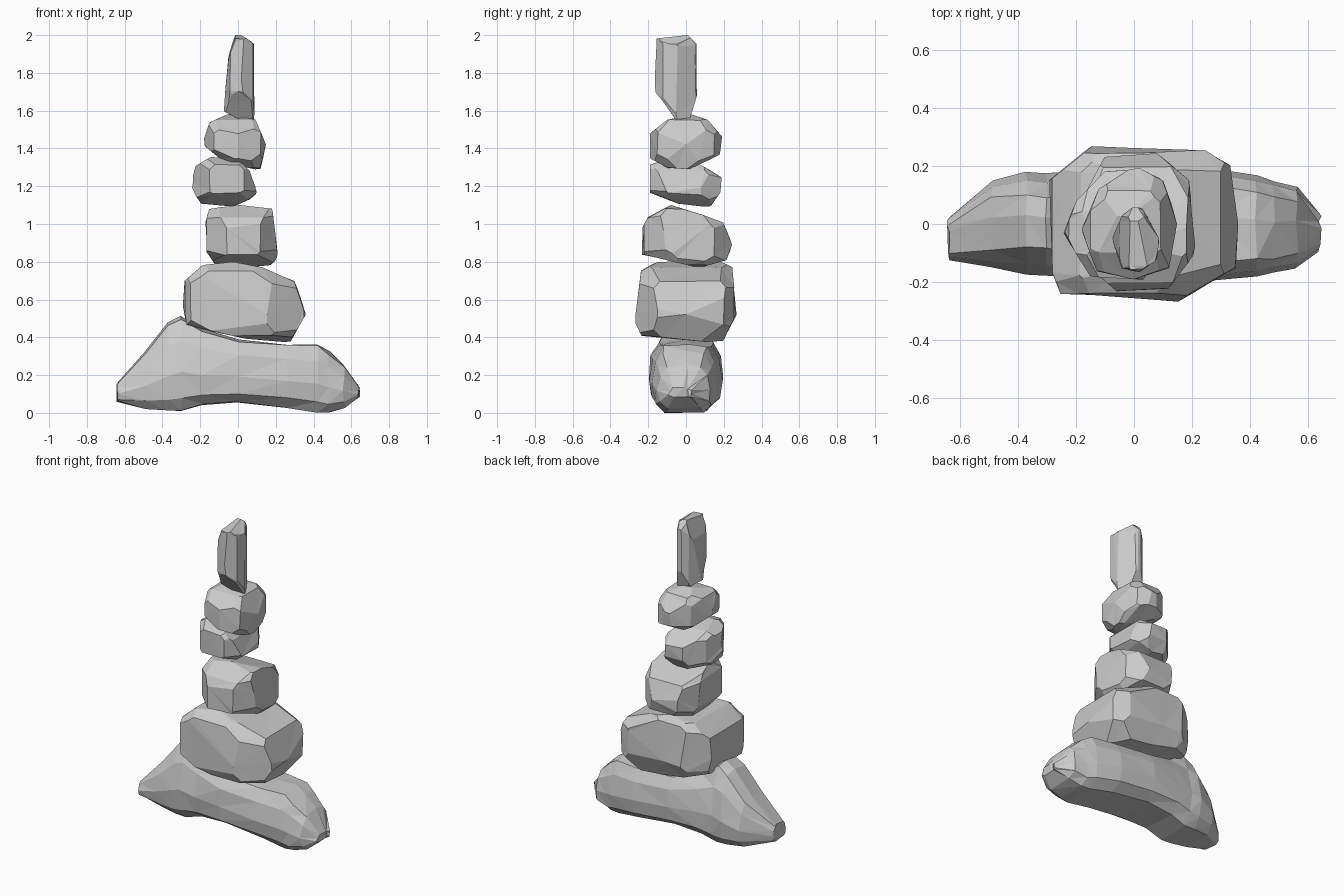
import bpy, bmesh, random
from mathutils import Vector

if "Cube" in bpy.data.objects:
    bpy.data.objects.remove(bpy.data.objects["Cube"])

random.seed(4)


def finish(bm, name, jitter):
    # split facets into slightly uneven flat triangles
    bmesh.ops.triangulate(bm, faces=bm.faces[:])
    for v in bm.verts:
        v.co += Vector([random.uniform(-jitter, jitter) for _ in range(3)])
    bmesh.ops.recalc_face_normals(bm, faces=bm.faces[:])
    mesh = bpy.data.meshes.new(name)
    bm.to_mesh(mesh)
    bm.free()
    obj = bpy.data.objects.new(name, mesh)
    bpy.context.collection.objects.link(obj)


def cut(bm, point, normal):
    r = bmesh.ops.bisect_plane(bm, geom=bm.verts[:] + bm.edges[:] + bm.faces[:],
                               plane_co=point, plane_no=normal, clear_outer=True)
    edges = [e for e in r["geom_cut"]
             if isinstance(e, bmesh.types.BMEdge) and e.is_boundary]
    if edges:
        bmesh.ops.edgeloop_fill(bm, edges=edges)


def stone(name, front, side, top, chip=0.9):
    """Chisel a block with the convex front (xz), side (yz) and top (xy) outlines."""
    bm = bmesh.new()
    bmesh.ops.create_cube(bm, size=6)
    for outline, (a, b) in ((front, (0, 2)), (side, (1, 2)), (top, (0, 1))):
        n = len(outline)
        mid = [sum(p[k] for p in outline) / n for k in (0, 1)]
        for i, p in enumerate(outline):
            q = outline[(i + 1) % n]
            nu, nv = q[1] - p[1], p[0] - q[0]
            if nu * (p[0] - mid[0]) + nv * (p[1] - mid[1]) < 0:
                nu, nv = -nu, -nv
            co, no = Vector((0, 0, 0)), Vector((0, 0, 0))
            co[a], co[b], no[a], no[b] = p[0], p[1], nu, nv
            cut(bm, co, no.normalized())
    # knock off the eight corners
    lo = Vector([min(v.co[k] for v in bm.verts) for k in range(3)])
    hi = Vector([max(v.co[k] for v in bm.verts) for k in range(3)])
    mid, size = (lo + hi) / 2, hi - lo
    for sx in (-1, 1):
        for sy in (-1, 1):
            for sz in (-1, 1):
                no = Vector([s * random.uniform(0.75, 1.25) / d
                             for s, d in zip((sx, sy, sz), size)]).normalized()
                reach = max((v.co - mid).dot(no) for v in bm.verts)
                cut(bm, mid + no * reach * (chip + random.uniform(-.04, .04)), no)
    bmesh.ops.remove_doubles(bm, verts=bm.verts[:], dist=0.012)
    bmesh.ops.dissolve_degenerate(bm, edges=bm.edges[:], dist=0.001)
    finish(bm, name, 0.003)


# Base boulder: sections along x (x, z low, z high, y min, y max, top width factor)
sections = [(-.64, .06, .16, -.12, .02, .8), (-.49, .025, .325, -.15, .15, .7),
            (-.37, .01, .475, -.17, .18, .6), (-.30, .015, .51, -.175, .18, .6),
            (-.19, .045, .44, -.185, .185, .7), (0, .06, .385, -.2, .195, .85),
            (.26, .03, .365, -.19, .19, .85), (.42, .005, .365, -.18, .165, .8),
            (.48, .0, .325, -.17, .15, .8), (.56, .03, .25, -.15, .13, .75),
            (.64, .08, .13, -.09, .03, .8)]
bm = bmesh.new()
rings = []
for x, z0, z1, y0, y1, t in sections:
    c, w, h = (y0 + y1) / 2, (y1 - y0) / 2, z1 - z0
    half = [(.62, 0), (.93, .14), (1, .4), (.5 + t / 2, .75), (t * .85, .97)]
    ring = [(c + w * u, z0 + h * v) for u, v in half]
    ring += [(c + .02, z1)] + [(c - w * u, z0 + h * v) for u, v in reversed(half)]
    rings.append([bm.verts.new((x, y, z)) for y, z in ring])
for r, s in zip(rings, rings[1:]):
    for i in range(len(r)):
        j = (i + 1) % len(r)
        bm.faces.new((r[i], r[j], s[j], s[i]))
bm.faces.new(rings[0])
bm.faces.new(rings[-1])
finish(bm, "base_boulder", 0.006)

# Large second stone
stone("second_stone",
      [(-.28, .70), (-.185, .78), (-.03, .80), (.125, .77), (.30, .695), (.36, .52),
       (.275, .375), (.04, .395), (-.27, .46), (-.29, .57)],
      [(-.24, .75), (-.15, .80), (.18, .80), (.245, .77), (.265, .52), (.19, .37),
       (-.235, .41), (-.27, .48)],
      [(-.14, .27), (.24, .255), (.33, .2), (.36, 0), (.35, -.15), (.15, -.265),
       (-.25, -.24), (-.28, -.17), (-.29, .15)])

# Middle stone
stone("third_stone",
      [(-.15, 1.08), (.01, 1.10), (.18, 1.08), (.195, .97), (.21, .82), (.17, .785),
       (.02, .77), (-.12, .785), (-.165, .85), (-.17, 1.02)],
      [(-.2, 1.04), (-.075, 1.10), (.195, 1.01), (.245, .89), (.215, .81), (.07, .77),
       (-.23, .84), (-.23, .98)],
      [(-.17, .1), (-.1, .23), (.08, .245), (.19, .15), (.21, -.1), (.12, -.22),
       (-.06, -.23), (-.17, -.13)])

# Two smaller stones
stone("fourth_stone",
      [(-.24, 1.25), (-.225, 1.305), (-.14, 1.355), (0, 1.34), (.06, 1.28), (.1, 1.165),
       (.06, 1.13), (-.03, 1.095), (-.2, 1.11), (-.24, 1.19)],
      [(-.19, 1.31), (-.08, 1.355), (.05, 1.33), (.19, 1.245), (.18, 1.165),
       (.125, 1.09), (-.04, 1.11), (-.19, 1.165)],
      [(-.24, -.03), (-.2, .08), (-.1, .18), (.02, .19), (.09, .08), (.1, -.1),
       (.03, -.19), (-.15, -.18)])
stone("fifth_stone",
      [(-.18, 1.45), (-.15, 1.535), (-.04, 1.59), (.09, 1.55), (.15, 1.42),
       (.115, 1.285), (.03, 1.305), (-.1, 1.35), (-.175, 1.41)],
      [(-.19, 1.48), (-.1, 1.55), (.03, 1.58), (.115, 1.55), (.19, 1.46), (.18, 1.37),
       (.02, 1.29), (-.1, 1.3), (-.195, 1.35)],
      [(-.18, -.02), (-.12, .12), (0, .2), (.1, .15), (.15, 0), (.12, -.15),
       (0, -.19), (-.13, -.16)])

# Upright finger stone on top
stone("top_stone",
      [(-.015, 2), (.015, 2), (.085, 1.955), (.09, 1.535), (.05, 1.53), (-.075, 1.595),
       (-.065, 1.71), (-.05, 1.88)],
      [(-.155, 1.98), (.01, 2), (.055, 1.955), (.055, 1.675), (.01, 1.53),
       (-.04, 1.53), (-.16, 1.70), (-.165, 1.77)],
      [(0, .06), (.03, .05), (.09, -.05), (.08, -.12), (.02, -.165), (-.04, -.15),
       (-.075, -.05), (-.04, .03)], chip=0.96)
